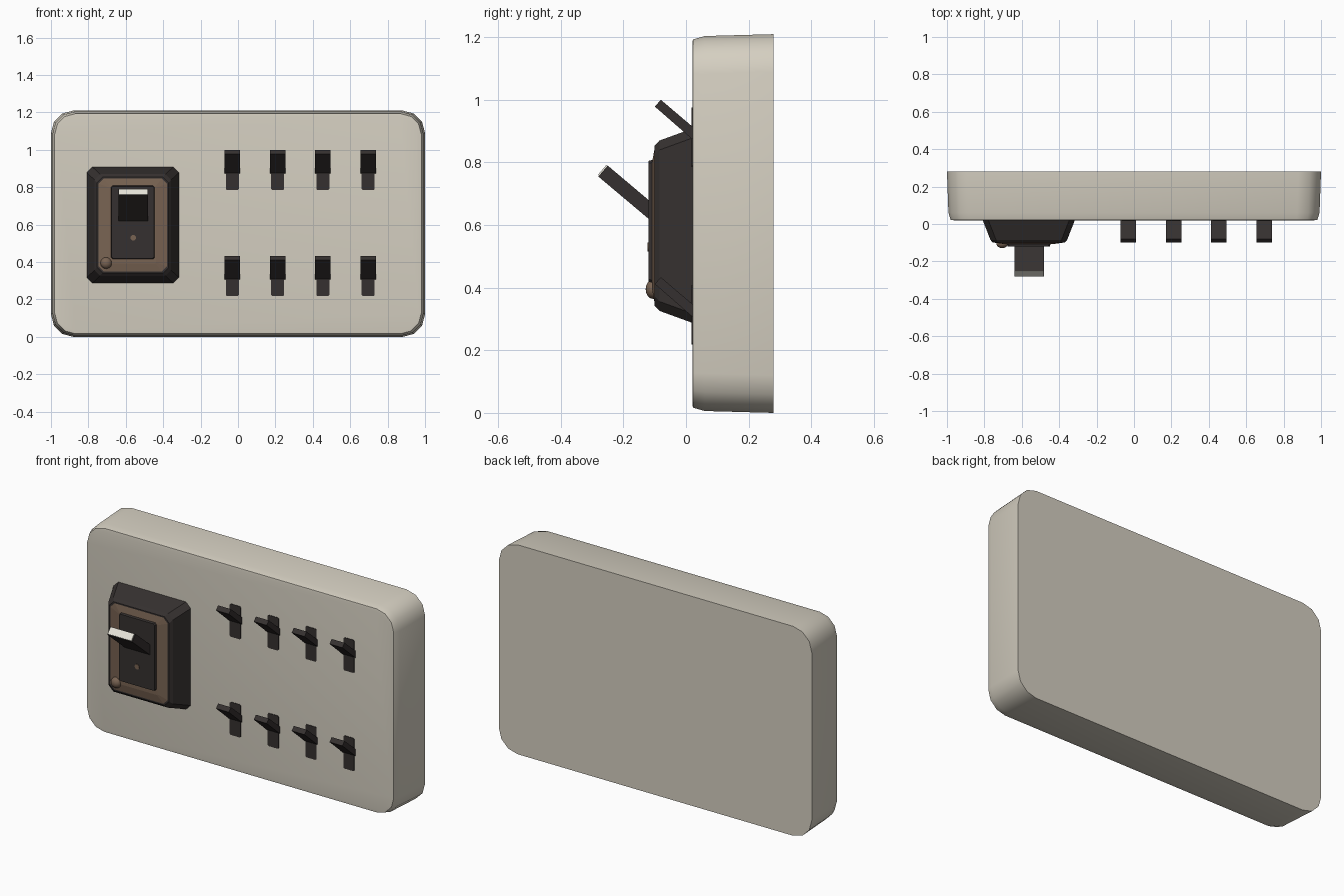
import bpy, bmesh, math
from mathutils import Matrix

if "Cube" in bpy.data.objects:
    bpy.data.objects.remove(bpy.data.objects["Cube"])


def mat(name, rgb):
    m = bpy.data.materials.new(name)
    m.diffuse_color = (*rgb, 1)
    m.use_nodes = True
    m.node_tree.nodes["Principled BSDF"].inputs["Base Color"].default_value = m.diffuse_color
    return m


CREAM = mat("cream", (0.66, 0.62, 0.53))
DARK = mat("dark_plastic", (0.036, 0.030, 0.029))
BROWN = mat("bronze", (0.19, 0.125, 0.085))
WHITE = mat("ivory_tip", (0.80, 0.78, 0.70))


def finish(name, bm, material, smooth=None):
    bmesh.ops.recalc_face_normals(bm, faces=bm.faces)
    me = bpy.data.meshes.new(name)
    bm.to_mesh(me)
    bm.free()
    me.materials.append(material)
    ob = bpy.data.objects.new(name, me)
    bpy.context.collection.objects.link(ob)
    if smooth is not None:
        bpy.context.view_layer.objects.active = ob
        ob.select_set(True)
        if smooth >= 180:
            bpy.ops.object.shade_smooth()
        else:
            bpy.ops.object.shade_smooth_by_angle(angle=math.radians(smooth))
        ob.select_set(False)
    return ob


def rounded_loft(name, material, rings, steps, smooth=None):
    """Loft rounded rectangles (cx, cz, half_w, half_h, radius, y) front to back."""
    bm = bmesh.new()
    loops = []
    for cx, cz, w, h, r, y in rings:
        loop = []
        for q, (sx, sz) in enumerate([(1, 1), (-1, 1), (-1, -1), (1, -1)]):
            for i in range(steps + 1):
                a = math.pi / 2 * (q + i / steps)
                loop.append(bm.verts.new((cx + sx * (w - r) + r * math.cos(a), y,
                                          cz + sz * (h - r) + r * math.sin(a))))
        loops.append(loop)
    n = len(loops[0])
    for a, b in zip(loops, loops[1:]):
        for i in range(n):
            bm.faces.new((a[i], a[(i + 1) % n], b[(i + 1) % n], b[i]))
    bm.faces.new(loops[0])
    bm.faces.new(loops[-1])
    return finish(name, bm, material, smooth)


def side_prism(name, material, cx, w, pts):
    """Extrude a (y, z) profile along x."""
    bm = bmesh.new()
    l = [bm.verts.new((cx - w / 2, y, z)) for y, z in pts]
    r = [bm.verts.new((cx + w / 2, y, z)) for y, z in pts]
    bm.faces.new(l)
    bm.faces.new(r)
    for i in range(len(pts)):
        j = (i + 1) % len(pts)
        bm.faces.new((l[i], l[j], r[j], r[i]))
    return finish(name, bm, material)


# housing with softened front edge
rounded_loft("housing", CREAM, [
    (0, 0.605, 0.965, 0.575, 0.10, 0.02),
    (0, 0.605, 0.980, 0.588, 0.11, 0.022),
    (0, 0.605, 0.992, 0.599, 0.12, 0.06),
    (0, 0.605, 1.0, 0.605, 0.12, 0.28)], 3, 60)

# main switch: tapered base, bronze frame, raised plate
SX, SZ = -0.5625, 0.598
rounded_loft("switch_base", DARK, [
    (SX, SZ, 0.192, 0.256, 0.03, -0.10),
    (SX, SZ, 0.205, 0.272, 0.03, -0.085),
    (SX, SZ, 0.248, 0.312, 0.03, 0.025)], 1)
rounded_loft("bronze_frame", BROWN, [
    (SX, SZ, 0.125, 0.205, 0.005, -0.108),
    (SX, SZ, 0.190, 0.254, 0.03, -0.099)], 1)
rounded_loft("switch_plate", DARK, [
    (SX, 0.612, 0.113, 0.193, 0.008, -0.12),
    (SX, 0.612, 0.118, 0.198, 0.008, -0.10)], 1)

# main lever with ivory end strip
side_prism("main_lever", DARK, -0.56, 0.16,
           [(-0.28, 0.755), (-0.25, 0.79), (-0.11, 0.672), (-0.11, 0.612)])
side_prism("lever_tip", WHITE, -0.56, 0.15,
           [(-0.281, 0.761), (-0.255, 0.7915), (-0.249, 0.786), (-0.275, 0.756)])


# indicator dot and pilot knob
def disc(name, x, z, radius, y, depth, rounded=False):
    bm = bmesh.new()
    if rounded:
        bmesh.ops.create_uvsphere(bm, u_segments=12, v_segments=8, radius=radius)
        bmesh.ops.scale(bm, vec=(1, 1, depth / radius), verts=bm.verts)
    else:
        bmesh.ops.create_cone(bm, cap_ends=True, segments=12, radius1=radius,
                              radius2=radius, depth=depth)
    bm.transform(Matrix.Translation((x, y, z)) @ Matrix.Rotation(math.pi / 2, 4, 'X'))
    finish(name, bm, BROWN, 40)


disc("indicator_dot", -0.56, 0.53, 0.015, -0.12, 0.006)
disc("pilot_knob", -0.705, 0.395, 0.031, -0.105, 0.024, True)

# two rows of small toggles, each in a dark slot
for row, dz in (("upper", 0), ("lower", -0.567)):
    for i in range(4):
        x = -0.03 + 0.242 * i
        side_prism(f"{row}_toggle_{i + 1}", DARK, x, 0.082,
                   [(-0.10, 0.979 + dz), (-0.08, 1.0 + dz),
                    (0.04, 0.898 + dz), (0.04, 0.857 + dz)])
        rounded_loft(f"{row}_slot_{i + 1}", DARK, [
            (x, 0.88 + dz, 0.035, 0.095, 0.006, 0.017),
            (x, 0.88 + dz, 0.035, 0.095, 0.006, 0.025)], 1)
